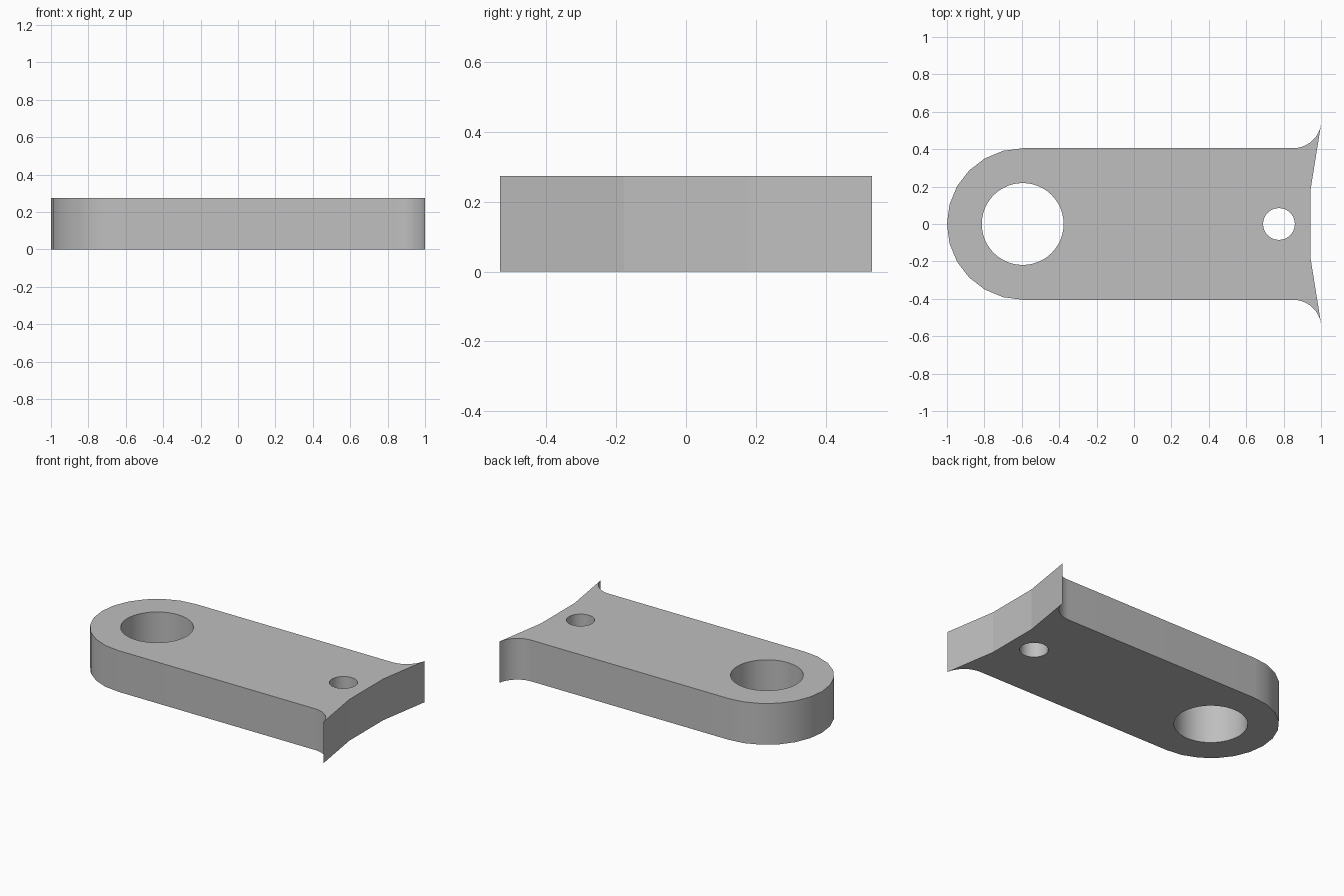
import bpy, bmesh, math

if "Cube" in bpy.data.objects:
    bpy.data.objects.remove(bpy.data.objects["Cube"])

THICK = 0.274
RIGHT_X, RIGHT_Y = 1.0, 0.532


def arc(cx, cy, r, a0, a1, n):
    """Points along an arc, angles in degrees, both ends included."""
    angles = [math.radians(a0 + (a1 - a0) * i / n) for i in range(n + 1)]
    return [(cx + r * math.cos(a), cy + r * math.sin(a)) for a in angles]


def circle(cx, cy, r, n):
    return arc(cx, cy, r, 0, 360, n)[:-1]


# Upper half of the flared end: fillet into the tip, then the concave facets
fillet = arc(0.85, 0.557, 0.152, -90, -18, 8)
flare = fillet + [(RIGHT_X, RIGHT_Y), (0.943, 0.178)]

# Outline: rounded end, then lower flare, then upper flare
outline = arc(-0.595, 0, 0.405, 90, 270, 12)
outline += [(x, -y) for x, y in flare]
outline += flare[::-1]

# Large pivot hole and small pin hole
loops = [outline, circle(-0.595, 0, 0.219, 48), circle(0.775, 0, 0.085, 32)]

bm = bmesh.new()
edges = []
for loop in loops:
    vs = [bm.verts.new((x, y, 0)) for x, y in loop]
    edges += [bm.edges.new((v, vs[(i + 1) % len(vs)])) for i, v in enumerate(vs)]
bmesh.ops.triangle_fill(bm, edges=edges, use_beauty=True, use_dissolve=False)

# Extrude the plate upward
result = bmesh.ops.extrude_face_region(bm, geom=bm.faces[:], use_keep_orig=True)
top = [g for g in result["geom"] if isinstance(g, bmesh.types.BMVert)]
bmesh.ops.translate(bm, verts=top, vec=(0, 0, THICK))
bmesh.ops.recalc_face_normals(bm, faces=bm.faces[:])

mesh = bpy.data.meshes.new("link_plate")
bm.to_mesh(mesh)
bm.free()
plate = bpy.data.objects.new("link_plate", mesh)
bpy.context.collection.objects.link(plate)

grey = bpy.data.materials.new("plain_grey")
grey.diffuse_color = (0.52, 0.52, 0.52, 1)
grey.use_nodes = True
grey.node_tree.nodes["Principled BSDF"].inputs["Base Color"].default_value = grey.diffuse_color
mesh.materials.append(grey)

# Smooth round walls, flat facets on the concave end
bpy.context.view_layer.objects.active = plate
plate.select_set(True)
bpy.ops.object.shade_smooth_by_angle(angle=math.radians(30))
for p in mesh.polygons:
    if p.center.x > 0.94 and p.normal.x > 0.9:
        p.use_smooth = False
